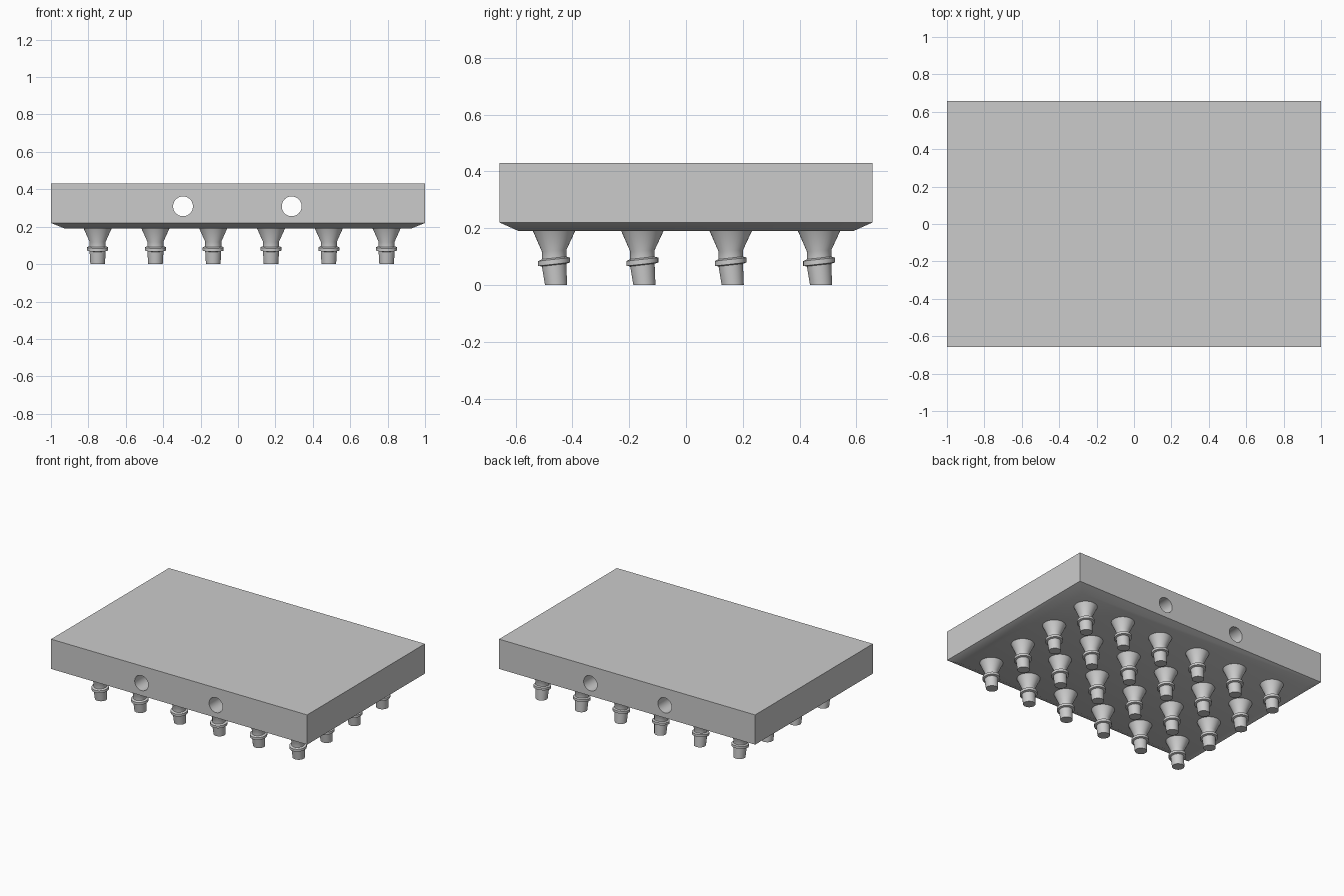
import bpy, bmesh, math

cube = bpy.data.objects.get("Cube")
if cube:
    bpy.data.objects.remove(cube, do_unlink=True)

grey = bpy.data.materials.new("plain grey")
grey.use_nodes = True
colour = (0.6, 0.6, 0.6, 1)
grey.diffuse_color = colour
grey.node_tree.nodes["Principled BSDF"].inputs["Base Color"].default_value = colour


def loft(name, rings):
    """Mesh through equal-length rings of points, bottom to top, with capped ends."""
    bm = bmesh.new()
    rows = [[bm.verts.new(p) for p in ring] for ring in rings]
    n = len(rows[0])
    for low, high in zip(rows, rows[1:]):
        for i in range(n):
            j = (i + 1) % n
            bm.faces.new((low[i], low[j], high[j], high[i]))
    bm.faces.new(rows[0][::-1])
    bm.faces.new(rows[-1])
    mesh = bpy.data.meshes.new(name)
    bm.to_mesh(mesh)
    bm.free()
    mesh.materials.append(grey)
    return mesh


def place(name, mesh, location=(0, 0, 0)):
    ob = bpy.data.objects.new(name, mesh)
    ob.location = location
    bpy.context.collection.objects.link(ob)
    return ob


def activate(ob):
    bpy.ops.object.select_all(action='DESELECT')
    ob.select_set(True)
    bpy.context.view_layer.objects.active = ob


def rectangle(x, y, z):
    return [(-x, -y, z), (x, -y, z), (x, y, z), (-x, y, z)]


def circle(radius, z, shift=0.0, slope=0.0, sides=32):
    """Ring shifted along y and tilted up towards +y."""
    angles = [2 * math.pi * i / sides for i in range(sides)]
    return [(radius * math.cos(a), shift + radius * math.sin(a),
             z + slope * radius * math.sin(a)) for a in angles]


# Block with a chamfered underside
block = place("block", loft("block", [
    rectangle(0.925, 0.59, 0.19), rectangle(1, 0.657, 0.22), rectangle(1, 0.657, 0.43)]))

# Two round channels running from front to back
for x in (-0.294, 0.287):
    bpy.ops.mesh.primitive_cylinder_add(vertices=48, radius=0.053, depth=2,
                                        location=(x, 0, 0.309), rotation=(math.pi / 2, 0, 0))
    cutter = bpy.context.object
    cutter.name = "channel_cutter"
    cutter.hide_render = True
    cutter.data.materials.append(grey)
    activate(block)
    mod = block.modifiers.new("channel", 'BOOLEAN')
    mod.operation = 'DIFFERENCE'
    mod.solver = 'EXACT'
    mod.object = cutter
    bpy.ops.object.modifier_apply(modifier=mod.name)
    bpy.data.objects.remove(cutter, do_unlink=True)
activate(block)
bpy.ops.object.shade_smooth_by_angle(angle=math.radians(25))

# Nozzle: tapered tip, tilted collar, neck and flared cone
tilt = 0.11
nozzle = loft("nozzle", [
    circle(0.039, 0.0, 0.007),
    circle(0.043, 0.070, 0.0, tilt),
    circle(0.056, 0.073, 0.0, tilt),
    circle(0.056, 0.090, 0.0, tilt),
    circle(0.043, 0.095, 0.0, tilt),
    circle(0.043, 0.120, 0.0, tilt / 2),
    circle(0.075, 0.191)])

# Six by four nozzles under the block
for column in range(6):
    for row in range(4):
        x = 0.022 + (column - 2.5) * 0.309
        y = 0.002 + (row - 1.5) * 0.311
        last = place("nozzle", nozzle, (x, y, 0))
activate(last)
bpy.ops.object.shade_smooth_by_angle(angle=math.radians(25))
